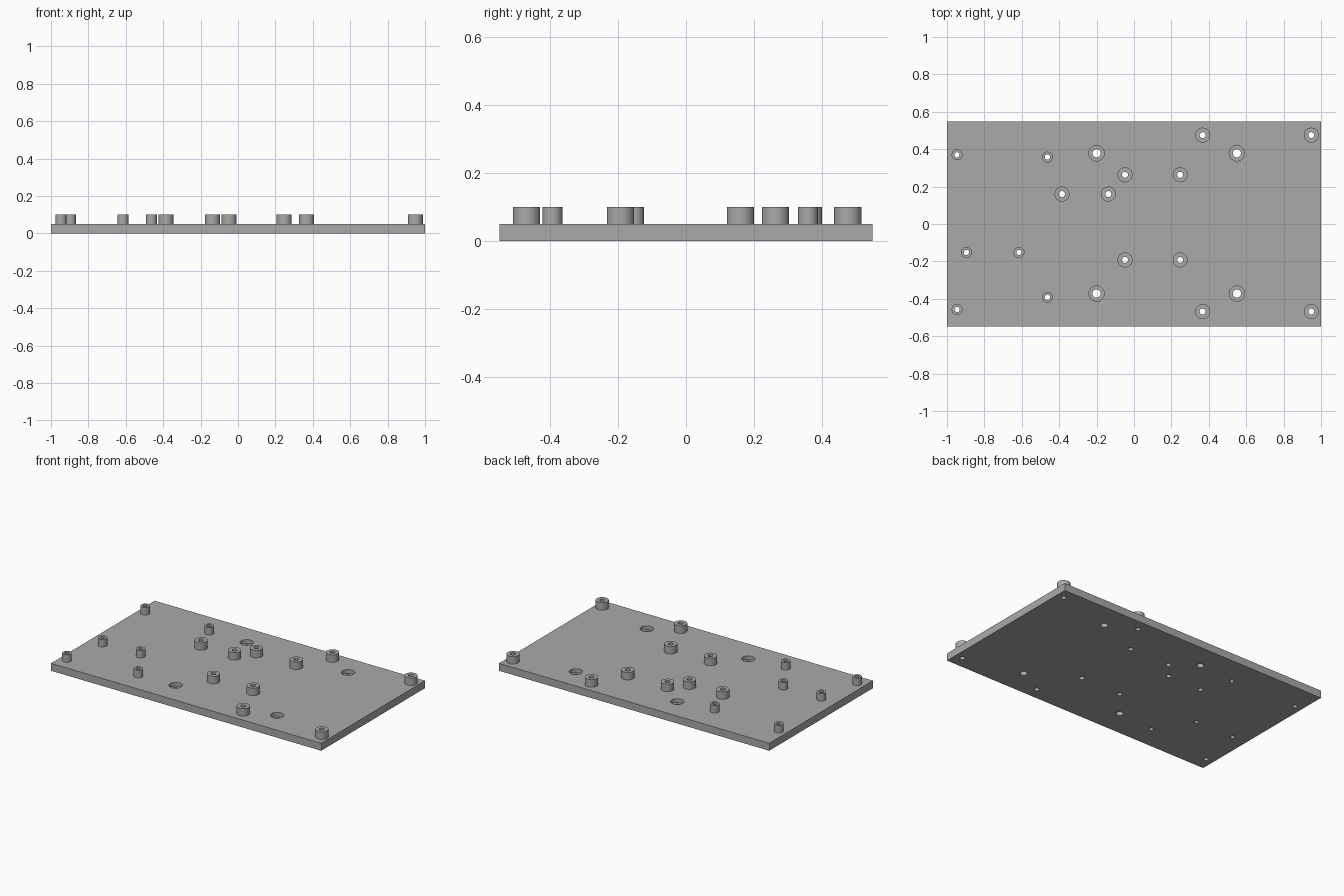
import bpy
import bmesh
from math import cos, sin, tau

if "Cube" in bpy.data.objects:
    bpy.data.objects.remove(bpy.data.objects["Cube"], do_unlink=True)

PLATE_TOP, POST_TOP, SIDES = 0.05, 0.1, 40

grey = bpy.data.materials.new("plain grey")
grey.use_nodes = True
grey.diffuse_color = (0.4, 0.4, 0.4, 1)
grey.node_tree.nodes["Principled BSDF"].inputs["Base Color"].default_value = (0.4, 0.4, 0.4, 1)


def make_object(name, bm):
    mesh = bpy.data.meshes.new(name)
    bmesh.ops.recalc_face_normals(bm, faces=bm.faces)
    bm.to_mesh(mesh)
    bm.free()
    mesh.materials.append(grey)
    obj = bpy.data.objects.new(name, mesh)
    bpy.context.collection.objects.link(obj)
    return obj


def ring(bm, x, y, r, z):
    return [bm.verts.new((x + r * cos(tau * i / SIDES), y + r * sin(tau * i / SIDES), z))
            for i in range(SIDES)]


def bridge(bm, a, b):
    for i in range(SIDES):
        j = (i + 1) % SIDES
        bm.faces.new((a[i], a[j], b[j], b[i]))


def lathe(bm, x, y, profile, capped):
    """Stack rings of (radius, height), closed by caps or into a tube."""
    rings = [ring(bm, x, y, r, z) for r, z in profile]
    for a, b in zip(rings, rings[1:]):
        bridge(bm, a, b)
    if capped:
        bm.faces.new(rings[0])
        bm.faces.new(rings[-1])
    else:
        bridge(bm, rings[-1], rings[0])


def shade(obj):
    bpy.ops.object.select_all(action='DESELECT')
    obj.select_set(True)
    bpy.context.view_layer.objects.active = obj
    bpy.ops.object.shade_smooth_by_angle()


# Mounting positions: wide posts, narrow posts, counterbored screw holes
wide = [(x, y) for x in (0.367, 0.948) for y in (0.475, -0.468)]
wide += [(x, y) for x in (-0.048, 0.247) for y in (0.263, -0.192)]
wide += [(-0.385, 0.16), (-0.137, 0.16)]
narrow = [(-0.946, 0.37), (-0.946, -0.457), (-0.463, 0.358), (-0.463, -0.392),
          (-0.896, -0.152), (-0.615, -0.152)]
screws = [(x, y) for x in (-0.2, 0.55) for y in (0.378, -0.372)]
kinds = [("wide_standoff", wide, 0.04, 0.016), ("narrow_standoff", narrow, 0.029, 0.014)]

# Base plate
bm = bmesh.new()
bmesh.ops.create_cube(bm, size=1)
for v in bm.verts:
    v.co = (v.co.x * 2, v.co.y * 1.096, (v.co.z + 0.5) * PLATE_TOP)
plate = make_object("base_plate", bm)

# Cutter for every hole
bm = bmesh.new()
for _, spots, _, bore in kinds:
    for x, y in spots:
        lathe(bm, x, y, [(bore, -0.05), (bore, 0.15)], True)
for x, y in screws:
    lathe(bm, x, y, [(0.022, -0.05), (0.022, 0.025), (0.041, 0.025), (0.041, 0.15)], True)
cutter = make_object("hole_cutter", bm)
cutter.hide_render = True
cutter.hide_set(True)

cut = plate.modifiers.new("holes", 'BOOLEAN')
cut.operation, cut.solver, cut.object = 'DIFFERENCE', 'EXACT', cutter
bpy.context.view_layer.objects.active = plate
bpy.ops.object.modifier_apply(modifier=cut.name)
bpy.data.objects.remove(cutter, do_unlink=True)
shade(plate)

# Hollow standoffs
for name, spots, radius, bore in kinds:
    bm = bmesh.new()
    for x, y in spots:
        lathe(bm, x, y, [(bore, PLATE_TOP), (radius, PLATE_TOP),
                         (radius, POST_TOP), (bore, POST_TOP)], False)
    shade(make_object(name + "s", bm))
